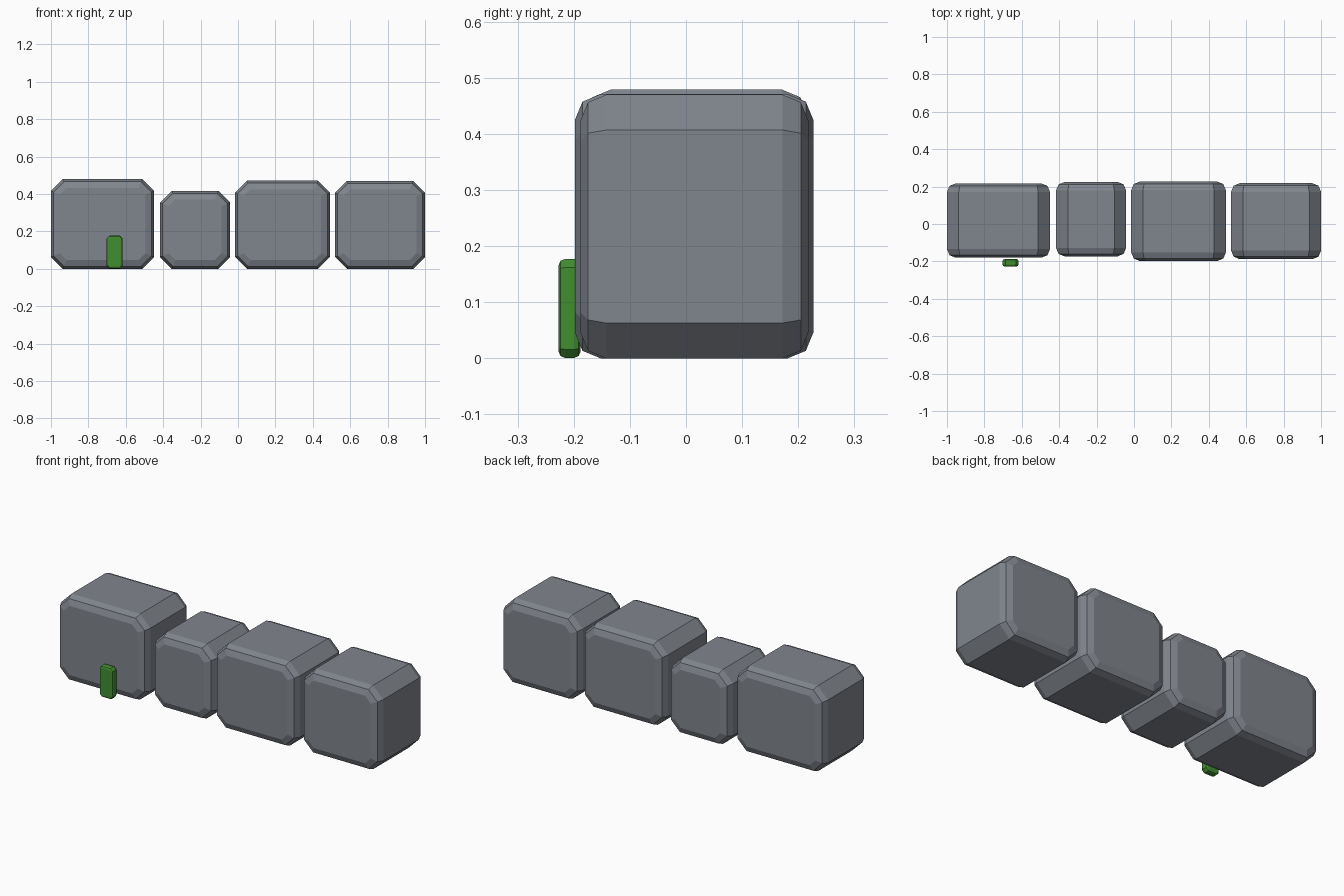
import bpy, bmesh

if "Cube" in bpy.data.objects:
    bpy.data.objects.remove(bpy.data.objects["Cube"])


def material(name, rgb):
    m = bpy.data.materials.new(name)
    m.diffuse_color = (*rgb, 1)
    m.use_nodes = True
    m.node_tree.nodes["Principled BSDF"].inputs["Base Color"].default_value = m.diffuse_color
    return m


stone_grey = material("stone_grey", (0.216, 0.235, 0.266))
leaf_green = material("leaf_green", (0.053, 0.27, 0.03))


def chamfered_block(name, x, y, z, chamfer, bevel, mat):
    """Octagonal prism along y with two-step rounded front and back rims."""
    (x0, x1), (y0, y1), (z0, z1), c = x, y, z, chamfer
    outline = [(x0 + c, z0), (x1 - c, z0), (x1, z0 + c), (x1, z1 - c),
               (x1 - c, z1), (x0 + c, z1), (x0, z1 - c), (x0, z0 + c)]
    bm = bmesh.new()
    front = bm.faces.new([bm.verts.new((px, y0, pz)) for px, pz in outline])
    ext = bmesh.ops.extrude_face_region(bm, geom=[front], use_keep_orig=True)
    for v in ext["geom"]:
        if isinstance(v, bmesh.types.BMVert):
            v.co.y = y1
    bmesh.ops.recalc_face_normals(bm, faces=bm.faces)
    # Round only the rims of the two end faces
    rims = [e for e in bm.edges if abs(e.verts[0].co.y - e.verts[1].co.y) < 1e-5]
    bmesh.ops.bevel(bm, geom=rims, offset=bevel, offset_type='OFFSET',
                    segments=2, profile=0.5, affect='EDGES', clamp_overlap=False)
    bmesh.ops.recalc_face_normals(bm, faces=bm.faces)
    mesh = bpy.data.meshes.new(name)
    bm.to_mesh(mesh)
    bm.free()
    mesh.materials.append(mat)
    obj = bpy.data.objects.new(name, mesh)
    bpy.context.collection.objects.link(obj)


# Row of stones: x range, y range, top height
stones = [((-1.0, -0.449), (-0.180, 0.217), 0.479),
          ((-0.417, -0.042), (-0.173, 0.225), 0.417),
          ((-0.015, 0.491), (-0.198, 0.227), 0.471),
          ((0.519, 1.0), (-0.188, 0.218), 0.470)]
for i, (x, y, top) in enumerate(stones, 1):
    chamfered_block(f"stone_{i}", x, y, (0, top), 0.063, 0.046, stone_grey)

# Small grass blade standing in front of the first stone
chamfered_block("grass_blade", (-0.703, -0.617), (-0.227, -0.188),
                (0.001, 0.177), 0.015, 0.011, leaf_green)
